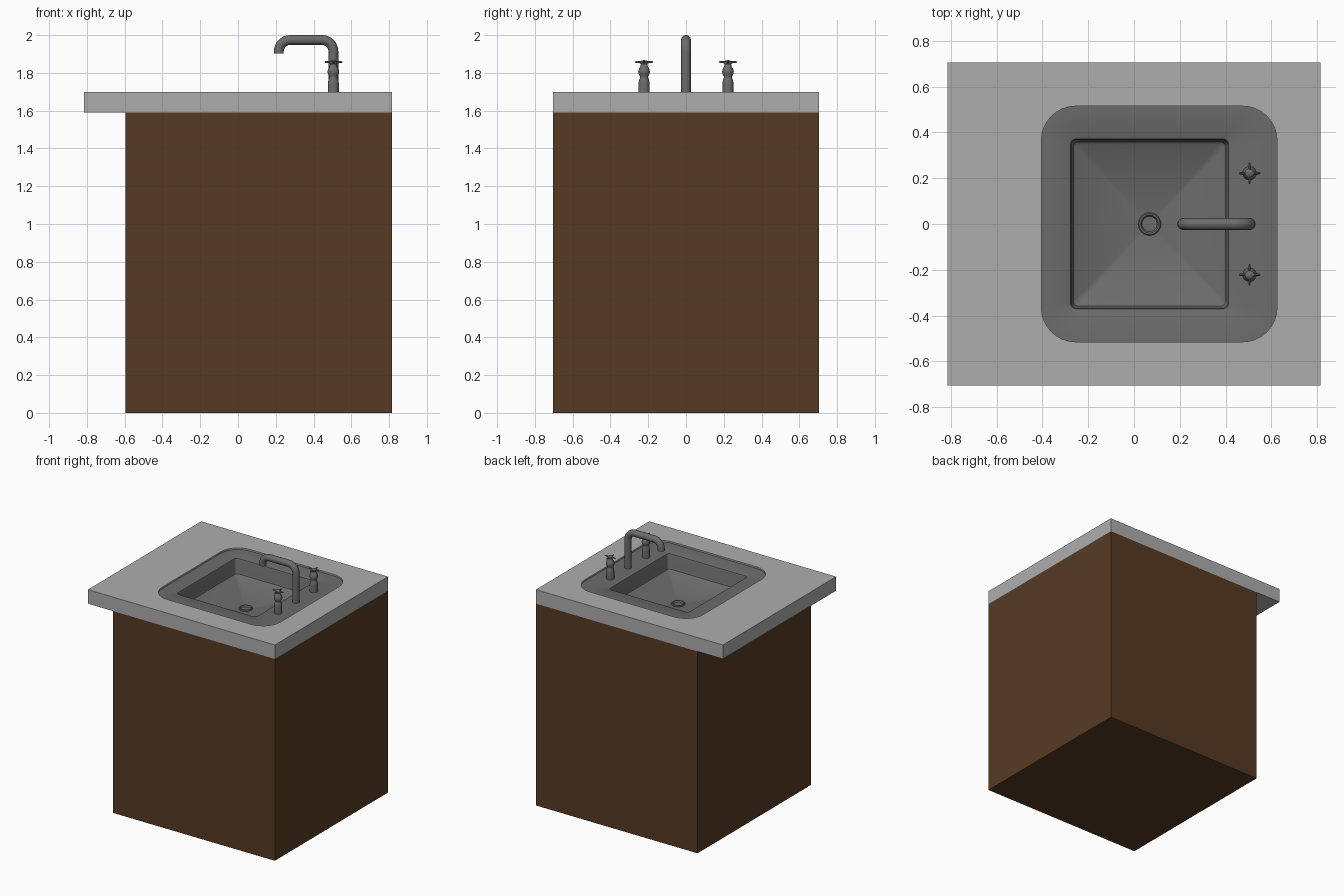
import bpy, bmesh, math
from mathutils import Vector

if "Cube" in bpy.data.objects:
    bpy.data.objects.remove(bpy.data.objects["Cube"])


def material(name, rgb):
    m = bpy.data.materials.new(name)
    m.diffuse_color = (*rgb, 1)
    m.use_nodes = True
    m.node_tree.nodes["Principled BSDF"].inputs["Base Color"].default_value = m.diffuse_color
    return m


BROWN = material("brown_wood", (0.095, 0.042, 0.017))
STONE = material("light_grey", (0.42, 0.42, 0.42))
METAL = material("dark_grey", (0.15, 0.15, 0.15))


def rounded_rect(cx, hx, hy, r, z, seg=8):
    pts = []
    for k, (sx, sy) in enumerate([(1, 1), (-1, 1), (-1, -1), (1, -1)]):
        for i in range(seg + 1):
            a = math.pi / 2 * (k + i / seg)
            pts.append((cx + sx * (hx - r) + r * math.cos(a),
                        sy * (hy - r) + r * math.sin(a), z))
    return pts


def finish(bm, name, mat, smooth=True):
    bmesh.ops.recalc_face_normals(bm, faces=bm.faces)
    me = bpy.data.meshes.new(name)
    bm.to_mesh(me)
    bm.free()
    ob = bpy.data.objects.new(name, me)
    bpy.context.collection.objects.link(ob)
    me.materials.append(mat)
    if smooth:
        select(ob)
        bpy.ops.object.shade_smooth_by_angle(angle=math.radians(35))
    return ob


def select(ob):
    bpy.ops.object.select_all(action='DESELECT')
    ob.select_set(True)
    bpy.context.view_layer.objects.active = ob


def skin(bm, loops, cap_start=False, cap_end=True):
    """Join successive closed loops of points with quads."""
    rings = [[bm.verts.new(p) for p in loop] for loop in loops]
    for a, b in zip(rings, rings[1:]):
        n = len(a)
        for i in range(n):
            bm.faces.new((a[i], a[(i + 1) % n], b[(i + 1) % n], b[i]))
    if cap_start:
        bm.faces.new(rings[0])
    if cap_end:
        bm.faces.new(rings[-1])


def lathe(bm, cx, cy, profile, n=24, cap_start=False):
    skin(bm, [[(cx + r * math.cos(2 * math.pi * i / n),
                cy + r * math.sin(2 * math.pi * i / n), z) for i in range(n)]
              for r, z in profile], cap_start)


# Cabinet: open on top so the basin can hang inside
bm = bmesh.new()
rect = [(-0.595, -0.705), (0.815, -0.705), (0.815, 0.705), (-0.595, 0.705)]
skin(bm, [[(x, y, z) for x, y in rect] for z in (0, 1.59)], True, False)
finish(bm, "cabinet", BROWN, False)

# Countertop: slab with a rounded opening, overhanging on the left
SINK = dict(cx=0.11, hx=0.515, hy=0.515, r=0.15)
cu = bpy.data.curves.new("countertop", 'CURVE')
cu.dimensions, cu.fill_mode, cu.extrude = '2D', 'BOTH', 0.055
slab = [(-0.815, -0.705), (0.815, -0.705), (0.815, 0.705), (-0.815, 0.705)]
for pts in (slab, rounded_rect(z=0, **SINK)):
    sp = cu.splines.new('POLY')
    sp.points.add(len(pts) - 1)
    for p, co in zip(sp.points, pts):
        p.co = (co[0], co[1], 0, 1)
    sp.use_cyclic_u = True
top = bpy.data.objects.new("countertop", cu)
bpy.context.collection.objects.link(top)
top.location.z = 1.645
cu.materials.append(STONE)
select(top)
bpy.ops.object.convert(target='MESH')
bpy.ops.object.shade_flat()

# Sink: flat rim, rounded lip, steep walls, floor sloping to the drain
RIM = 1.688
basin = [(0.012, 0.03, RIM), (0.004, 0.025, RIM - 0.004), (0, 0.022, RIM - 0.014),
         (-0.004, 0.022, 1.585), (-0.009, 0.022, 1.57), (-0.02, 0.02, 1.562)]
loops = [rounded_rect(z=RIM, **SINK)]
loops += [rounded_rect(0.068, 0.342 + d, 0.367 + d, r, z) for d, r, z in basin]
loops.append(rounded_rect(0.068, 0.025, 0.025, 0.005, 1.515))
bm = bmesh.new()
skin(bm, loops)
finish(bm, "sink_basin", METAL)

# Drain ring with sunken centre
bm = bmesh.new()
lathe(bm, 0.068, 0, [(0.05, 1.505), (0.05, 1.522), (0.046, 1.527),
                     (0.039, 1.527), (0.035, 1.522), (0.033, 1.517)], 32)
finish(bm, "drain", METAL)

# Faucet: round pipe swept along two bends
X0, X1, ZC, B, R = 0.505, 0.216, 1.974, 0.06, 0.026
path = [(X0, RIM, 90)]
for i in range(9):
    a = math.radians(90 * i / 8)
    path.append((X0 - B + B * math.cos(a), ZC - B + B * math.sin(a), 90 + 90 * i / 8))
for i in range(9):
    a = math.radians(90 + 90 * i / 8)
    path.append((X1 + B + B * math.cos(a), ZC - B + B * math.sin(a), 180 + 90 * i / 8))
path.append((X1, 1.902, 270))


def pipe_ring(x, z, deg, r, n=20):
    a = math.radians(deg)
    side = Vector((-math.sin(a), 0, math.cos(a)))
    return [Vector((x, 0, z)) + r * (side * math.cos(t) + Vector((0, 1, 0)) * math.sin(t))
            for t in (2 * math.pi * i / n for i in range(n))]


bm = bmesh.new()
loops = [pipe_ring(*p, R) for p in path]
loops += [pipe_ring(X1, 1.902, 270, 0.019), pipe_ring(X1, 1.92, 270, 0.019)]
skin(bm, loops, True)
finish(bm, "faucet_spout", METAL)

# Two taps: turned stem, tapered cross arms
stem = [(0.029, RIM), (0.029, 1.745), (0.026, 1.765), (0.021, 1.775), (0.022, 1.782),
        (0.029, 1.795), (0.031, 1.808), (0.027, 1.822), (0.019, 1.837),
        (0.017, 1.846), (0.020, 1.851), (0.020, 1.859), (0.013, 1.865), (0.004, 1.867)]
for label, y in (("front", -0.222), ("back", 0.222)):
    bm = bmesh.new()
    lathe(bm, X0, y, stem, cap_start=True)
    for k in range(4):
        a = k * math.pi / 2
        out, side = Vector((math.cos(a), math.sin(a), 0)), Vector((-math.sin(a), math.cos(a), 0))
        skin(bm, [[Vector((X0, y, 1.857)) + out * d + side * r * math.cos(t)
                   + Vector((0, 0, r * math.sin(t)))
                   for t in (math.pi * i / 4 for i in range(8))]
                  for d, r in ((0.01, 0.008), (0.03, 0.005), (0.043, 0.005), (0.047, 0.002))],
             True)
    finish(bm, label + "_tap", METAL)
